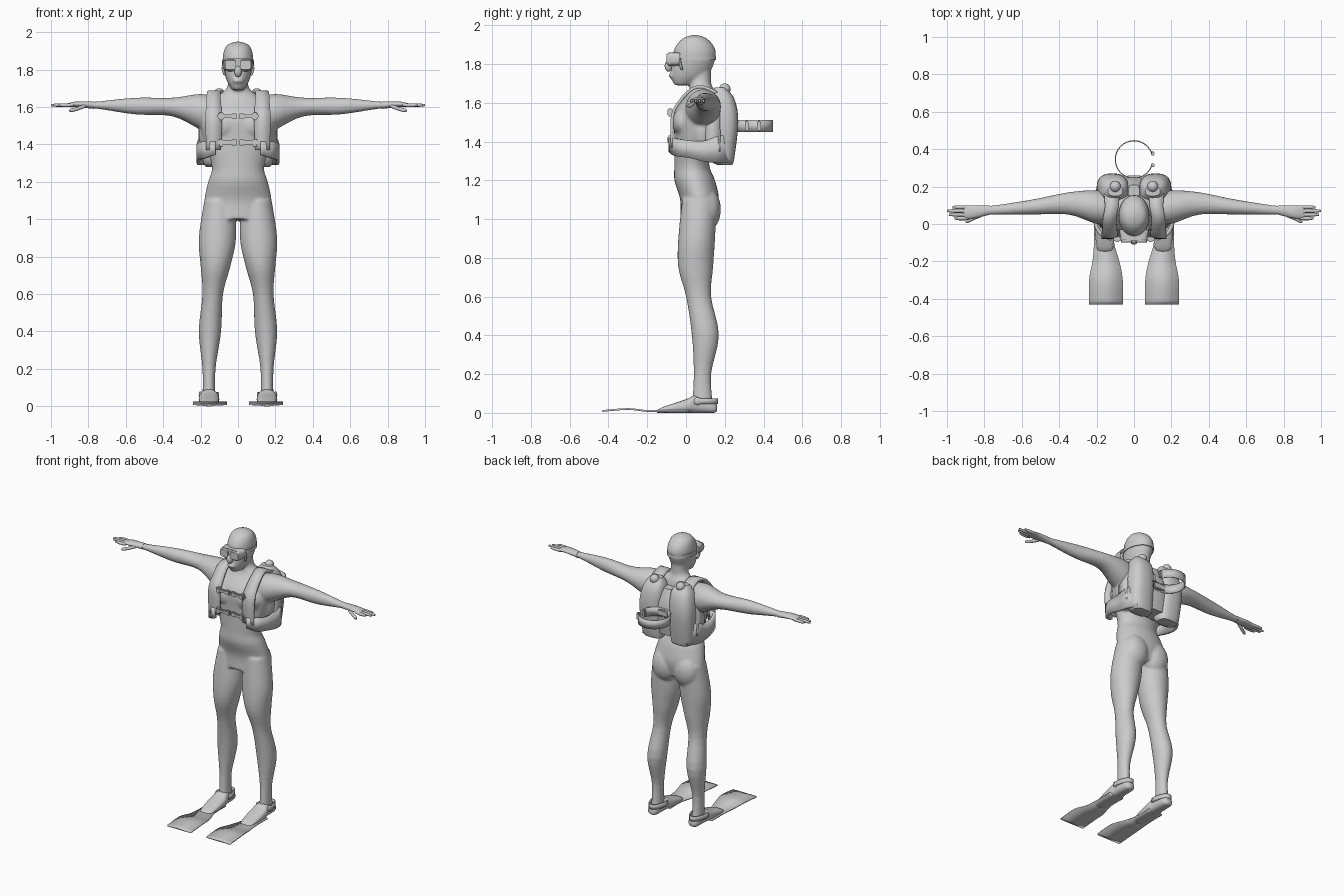
import bpy, bmesh, math
from mathutils import Vector

cube = bpy.data.objects.get("Cube")
if cube:
    bpy.data.objects.remove(cube)

grey = bpy.data.materials.new("light grey")
grey.use_nodes = True
grey.diffuse_color = (.6, .6, .6, 1)
grey.node_tree.nodes["Principled BSDF"].inputs["Base Color"].default_value = grey.diffuse_color


def select(objects):
    bpy.ops.object.select_all(action="DESELECT")
    for obj in objects:
        obj.select_set(True)
    bpy.context.view_layer.objects.active = objects[0]


def finish(name, bm):
    """Turn a bmesh into a smooth shaded object."""
    bmesh.ops.recalc_face_normals(bm, faces=bm.faces)
    mesh = bpy.data.meshes.new(name)
    bm.to_mesh(mesh)
    bm.free()
    mesh.materials.append(grey)
    obj = bpy.data.objects.new(name, mesh)
    bpy.context.collection.objects.link(obj)
    select([obj])
    bpy.ops.object.shade_smooth_by_angle(angle=math.radians(40))
    return obj


def mirror(obj):
    modifier = obj.modifiers.new("mirror", "MIRROR")
    modifier.use_mirror_merge = False
    return obj


def spline(rows, steps):
    """Catmull-Rom interpolation of equal-length rows."""
    rows = [Vector(row) for row in rows]
    padded = [rows[0]] + rows + [rows[-1]]
    smooth = []
    for before, start, end, after in zip(padded, padded[1:], padded[2:], padded[3:]):
        for step in range(steps):
            t = step / steps
            bend = before * 2 - start * 5 + end * 4 - after
            twist = (start - end) * 3 + after - before
            smooth.append(start + ((end - before) + (bend + twist * t) * t) * t / 2)
    return smooth + [rows[-1]]


def bridge(bm, loops):
    """Skin a list of closed vertex loops and cap both ends."""
    for lower, upper in zip(loops, loops[1:]):
        for k in range(len(lower)):
            bm.faces.new((lower[k - 1], lower[k], upper[k], upper[k - 1]))
    bm.faces.new(loops[0])
    bm.faces.new(loops[-1])


def loft(name, axis, rings, power=2, sides=28, steps=4):
    """Rings along an axis: position, then low and high of the two other axes."""
    bm = bmesh.new()
    loops = []
    for position, *extents in spline(rings, steps):
        low_u, high_u, low_v, high_v = extents
        loop = []
        for k in range(sides):
            angle = math.tau * k / sides
            c, s = math.cos(angle), math.sin(angle)
            u = math.copysign(abs(c) ** (2 / power), c)
            v = math.copysign(abs(s) ** (2 / power), s)
            point = [(low_u + high_u + (high_u - low_u) * u) / 2,
                     (low_v + high_v + (high_v - low_v) * v) / 2]
            point.insert("xyz".index(axis), position)
            loop.append(bm.verts.new(point))
        loops.append(loop)
    bridge(bm, loops)
    return finish(name, bm)


def centred(name, axis, rings, power=2):
    """Loft of rings that are symmetric about the middle of the model."""
    return loft(name, axis, [(t, -half, half, low, high) for t, half, low, high in rings], power)


def ball(name, centre, size):
    bm = bmesh.new()
    bmesh.ops.create_uvsphere(bm, u_segments=24, v_segments=14, radius=1)
    bmesh.ops.scale(bm, vec=size, verts=bm.verts)
    bmesh.ops.translate(bm, vec=centre, verts=bm.verts)
    return finish(name, bm)


def band(name, rows, across, thick, steps=4):
    """Webbing or panel: each row is a centre point and a width factor."""
    bm = bmesh.new()
    half = Vector(across) / 2
    pairs = []
    for *centre, factor in spline(rows, steps):
        pairs.append([bm.verts.new(Vector(centre) + half * side * factor) for side in (-1, 1)])
    for (a, b), (c, d) in zip(pairs, pairs[1:]):
        bm.faces.new((a, b, d, c))
    obj = finish(name, bm)
    solid = obj.modifiers.new("thickness", "SOLIDIFY")
    solid.thickness, solid.offset = thick, 0
    return obj


def tube(name, points, radius, sides=10):
    """Round bar through the points with tapered ends."""
    bm = bmesh.new()
    path = spline(points, 3)
    last = len(path) - 1
    loops = []
    for i, point in enumerate(path):
        turn = (path[min(i + 1, last)] - path[max(i - 1, 0)]).to_track_quat("Z", "Y")
        arm = Vector((radius * (.6 if i in (0, last) else 1), 0, 0))
        angles = [math.tau * k / sides for k in range(sides)]
        loops.append([bm.verts.new(point + turn @ Vector((arm.x * math.cos(a), arm.x * math.sin(a), 0)))
                      for a in angles])
    bridge(bm, loops)
    return finish(name, bm)


def block(name, centre, size):
    bm = bmesh.new()
    bmesh.ops.create_cube(bm, size=1)
    bmesh.ops.scale(bm, vec=size, verts=bm.verts)
    bmesh.ops.translate(bm, vec=centre, verts=bm.verts)
    bmesh.ops.bevel(bm, geom=bm.edges, offset=min(size) / 5, segments=2, affect="EDGES")
    return finish(name, bm)


# Body: overlapping volumes joined, mirrored and fused into one skin
parts = [
    centred("body", "z", [(1, .17, -.03, .15), (1.1, .18, -.03, .17), (1.2, .16, -.06, .15), (1.28, .14, -.06, .12),
                          (1.42, .18, -.06, .13), (1.55, .2, -.06, .16), (1.65, .12, .01, .15),
                          (1.7, .06, .02, .13), (1.78, .05, .02, .13)]),
    centred("head", "z", [(1.69, .03, -.06, .02), (1.74, .06, -.08, .11), (1.82, .08, -.07, .15),
                          (1.88, .08, -.06, .15), (1.93, .06, -.02, .11), (1.95, .01, .03, .06)]),
    loft("leg", "z", [(1.1, .02, .18, -.02, .16), (.9, .01, .21, -.04, .15), (.75, .04, .2, -.04, .14),
                      (.6, .08, .19, 0, .13), (.4, .09, .21, .03, .17), (.2, .12, .19, .04, .13),
                      (.04, .12, .19, .03, .14)]),
    loft("arm", "x", [(.1, 0, .16, 1.46, 1.65), (.2, 0, .18, 1.48, 1.67), (.35, .05, .17, 1.55, 1.65),
                      (.55, .05, .13, 1.56, 1.65), (.75, .05, .1, 1.59, 1.63), (.8, .05, .1, 1.59, 1.63)]),
    ball("buttock", (.08, .11, 1.05), (.09, .07, .11)),
    ball("lat", (.14, .09, 1.46), (.07, .07, .13)),
    ball("pectoral", (.08, -.02, 1.5), (.09, .05, .07)),
    ball("lips", (0, -.08, 1.74), (.03, .01, .01))]
select(parts)
bpy.ops.object.join()
body = mirror(bpy.context.view_layer.objects.active)
skin = body.modifiers.new("skin", "REMESH")
skin.mode, skin.voxel_size, skin.use_smooth_shade = "VOXEL", .008, True
relax = body.modifiers.new("relax", "SMOOTH")
relax.factor, relax.iterations = .5, 6

# Hands
mirror(loft("palm", "x", [(.77, .05, .1, 1.59, 1.63), (.86, .03, .1, 1.6, 1.63), (.91, .03, .1, 1.6, 1.62)]))
for i, reach in enumerate([.96, .99, 1, .97]):
    y = .03 + i * .02
    mirror(tube("finger", [(.88, y, 1.61), (reach, y, 1.61)], .01))
mirror(tube("thumb", [(.81, .05, 1.61), (.86, .03, 1.59), (.9, .01, 1.58)], .01))

# Diving mask
centred("mask_strap", "z", [(1.82, .085, -.07, .155), (1.845, .085, -.07, .155)])
centred("mask_frame", "y", [(-.03, .08, 1.79, 1.86), (-.09, .07, 1.79, 1.86)], 4)
mirror(loft("mask_lens", "y", [(-.08, .01, .07, 1.79, 1.86), (-.1, .01, .07, 1.8, 1.85)], 4))
ball("nose_pocket", (0, -.09, 1.79), (.02, .02, .03))
mirror(tube("cheek_strap", [(.08, -.03, 1.83), (.08, -.03, 1.8), (.07, -.02, 1.77)], .007))

# Harness vest
mirror(band("shoulder_strap", [(.13, -.07, 1.37, 1), (.13, -.07, 1.53, 1.1), (.13, -.03, 1.61, 1),
                               (.13, .03, 1.67, .9), (.12, .09, 1.68, .9), (.12, .16, 1.65, 1)], (.08, 0, 0), .016))
mirror(band("waist_wing", [(.12, -.08, 1.38, .7), (.18, -.05, 1.37, .9), (.21, .02, 1.36, .9),
                           (.21, .1, 1.35, 1.1), (.2, .17, 1.36, 1.4), (.16, .23, 1.36, 1.4)], (0, 0, .1), .02))
mirror(band("side_panel", [(.2, .14, 1.35, 1), (.2, .14, 1.5, .9), (.17, .15, 1.6, .7)], (0, .08, 0), .02))
for z in (1.41, 1.55):
    mirror(block("chest_strap", (.07, -.08, z), (.08, .02, .02)))
    mirror(block("chest_buckle", (.02, -.08, z), (.03, .02, .03)))
    mirror(block("strap_slider", (.09, -.08, z), (.03, .03, .04)))

# Back pack
mirror(loft("pack_lobe", "z", [(1.28, .04, .17, .16, .24), (1.32, .03, .19, .12, .25), (1.5, .03, .2, .11, .27),
                               (1.62, .03, .18, .11, .25), (1.68, .06, .14, .15, .2)], 2.6))
centred("back_pad", "z", [(1.32, .07, .1, .23), (1.5, .07, .1, .25), (1.63, .03, .1, .21)], 4)
mirror(ball("shoulder_post", (.1, .2, 1.67), (.03, .03, .03)))

# Open tank band
radius, middle, gap = .1, .345, math.radians(18)
sweep = [gap + (math.tau - 2 * gap) * k / 40 for k in range(41)]
band("tank_band", [(radius * math.cos(a), middle + radius * math.sin(a), 1.48, 1) for a in sweep],
     (0, 0, .06), .006, 1)
for side in (-1, 1):
    block("band_clip", (radius, middle + side * gap * radius, 1.48), (.02, .02, .05))
block("band_mount", (0, .25, 1.48), (.08, .02, .04))

# Swim fins
mirror(loft("foot_pocket", "y", [(-.15, .13, .18, 0, .01), (-.12, .11, .2, 0, .03), (0, .1, .21, 0, .07),
                                 (.05, .11, .2, 0, .09), (.14, .12, .19, 0, .06), (.16, .14, .17, .01, .04)], 2.6))
mirror(band("fin_blade", [(.15, -.43, .01, 1), (.15, -.3, .02, 1), (.15, -.2, .01, .8), (.16, -.1, .01, .6),
                          (.16, .02, .01, .6)], (.18, 0, 0), .009))
turns = [math.pi * k / 12 for k in range(13)]
mirror(band("heel_strap", [(.155 + .05 * math.cos(a), .05 + .11 * math.sin(a), .06, 1) for a in turns],
            (0, 0, .03), .008, 1))
mirror(ball("strap_button", (.2, .06, .06), (.01, .02, .02)))
